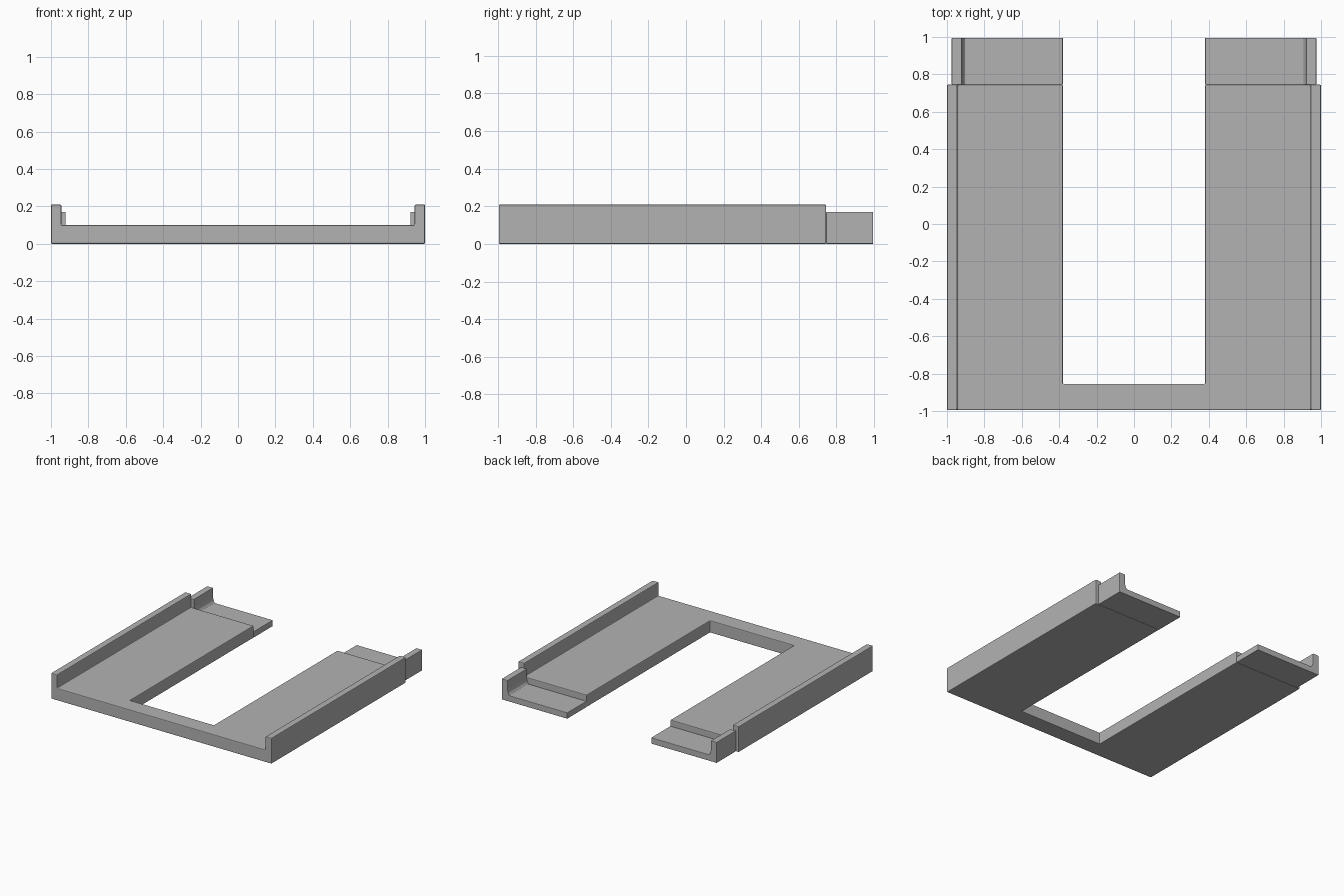
import bpy
import bmesh

cube = bpy.data.objects.get("Cube")
if cube:
    bpy.data.objects.remove(cube, do_unlink=True)

# One plain grey for the whole tray
GREY = (0.45, 0.45, 0.45, 1.0)
grey = bpy.data.materials.new("matte grey")
grey.use_nodes = True
grey.diffuse_color = GREY
grey.node_tree.nodes["Principled BSDF"].inputs["Base Color"].default_value = GREY

FRONT, BACK, JOINT = -0.995, 0.995, 0.745
INNER = 0.38


def extrude_along_y(name, profile, y0, y1):
    """Sweep an x-z outline from y0 to y1 into a closed solid."""
    bm = bmesh.new()
    face = bm.faces.new([bm.verts.new((x, y0, z)) for x, z in profile])
    sides = bmesh.ops.extrude_face_region(bm, geom=[face], use_keep_orig=True)
    verts = [v for v in sides["geom"] if isinstance(v, bmesh.types.BMVert)]
    bmesh.ops.translate(bm, verts=verts, vec=(0, y1 - y0, 0))
    bmesh.ops.recalc_face_normals(bm, faces=bm.faces)
    mesh = bpy.data.meshes.new(name)
    bm.to_mesh(mesh)
    bm.free()
    mesh.materials.append(grey)
    obj = bpy.data.objects.new(name, mesh)
    bpy.context.collection.objects.link(obj)
    return obj


def soften_edges(obj, width):
    bevel = obj.modifiers.new("edge bevel", "BEVEL")
    bevel.width = width
    bevel.segments = 2
    bevel.limit_method = "ANGLE"


# U-shaped tray: a channel with raised side rails
half = [(0.945, 0.10), (0.945, 0.21), (1.0, 0.21), (1.0, 0.0)]
channel = half + [(-x, z) for x, z in reversed(half)]
tray = extrude_along_y("tray", channel, FRONT, JOINT)

# Open slot cut from the back, leaving a front crossbar
slot = extrude_along_y(
    "slot_cutter",
    [(-INNER, -0.1), (INNER, -0.1), (INNER, 0.4), (-INNER, 0.4)],
    -0.855, 1.1)
slot.hide_render = True
cut = tray.modifiers.new("slot", "BOOLEAN")
cut.operation = "DIFFERENCE"
cut.solver = "EXACT"
cut.object = slot
graph = bpy.context.evaluated_depsgraph_get()
cut_mesh = bpy.data.meshes.new_from_object(tray.evaluated_get(graph))
tray.modifiers.clear()
tray.data = cut_mesh
bpy.data.objects.remove(slot, do_unlink=True)
soften_edges(tray, 0.006)

# Thinner stepped tongues behind each arm, with a low filleted wall
tongue = [(INNER, 0.0), (0.975, 0.0), (0.975, 0.17), (0.922, 0.17),
          (0.922, 0.10), (0.917, 0.07), (0.905, 0.05), (INNER, 0.05)]
for side, sign in (("left", 1), ("right", -1)):
    part = extrude_along_y(
        side + "_tongue", [(sign * x, z) for x, z in tongue], JOINT, BACK)
    soften_edges(part, 0.004)
